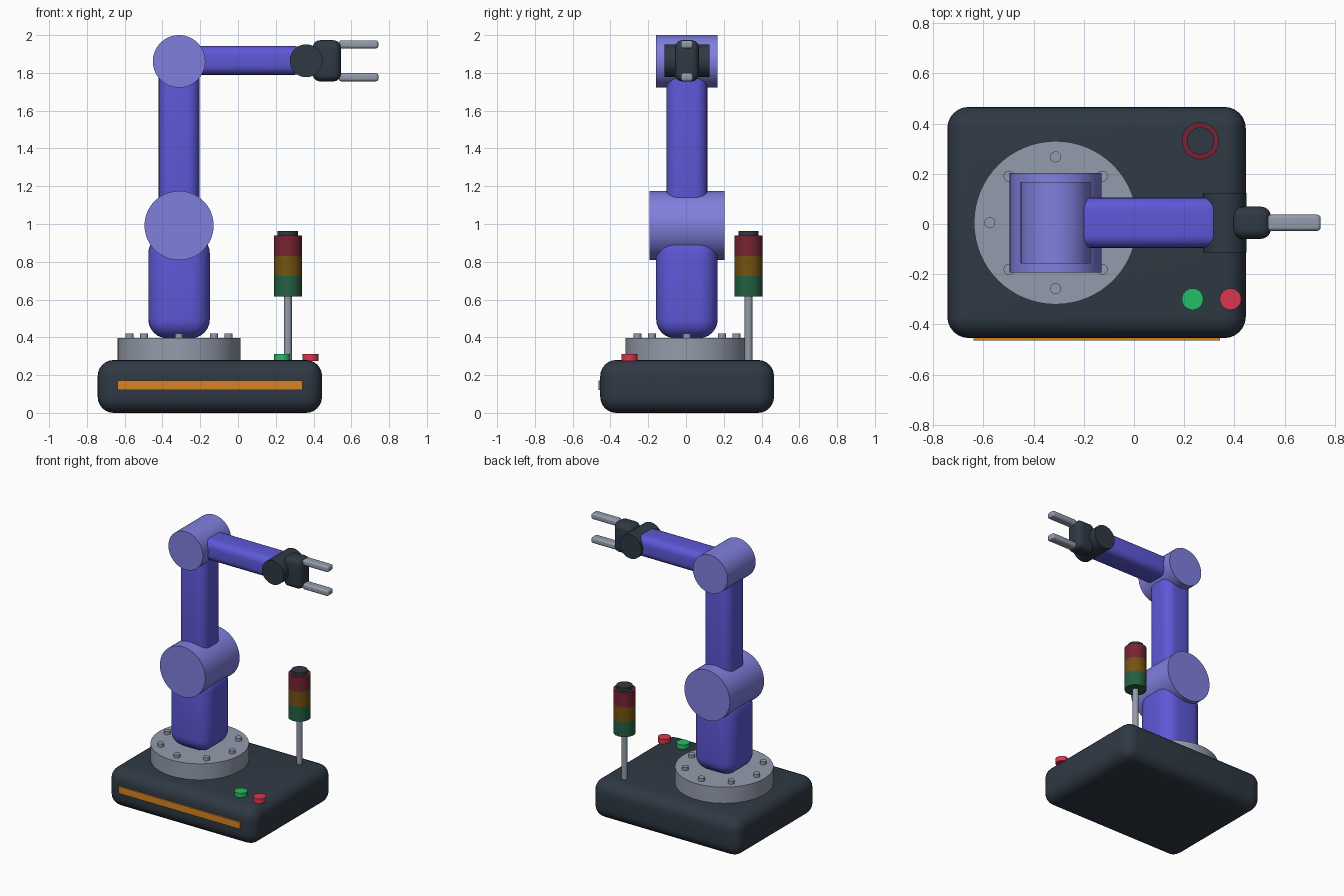
import bpy
import bmesh
from math import radians, cos, sin, pi
from mathutils import Matrix

cube = bpy.data.objects.get("Cube")
if cube:
    bpy.data.objects.remove(cube, do_unlink=True)


def linear(c):
    c /= 255
    return c / 12.92 if c <= 0.04045 else ((c + 0.055) / 1.055) ** 2.4


def material(name, r, g, b):
    mat = bpy.data.materials.new(name)
    colour = (linear(r), linear(g), linear(b), 1)
    mat.use_nodes = True
    mat.diffuse_color = colour
    bsdf = mat.node_tree.nodes["Principled BSDF"]
    bsdf.inputs["Base Color"].default_value = colour
    bsdf.inputs["Roughness"].default_value = 0.6
    return mat


INDIGO = material("indigo", 93, 88, 216)
LAVENDER = material("lavender", 128, 127, 222)
CHARCOAL = material("charcoal", 47, 57, 68)
STEEL = material("steel grey", 148, 156, 172)
ORANGE = material("orange", 217, 132, 35)
GREEN = material("bright green", 36, 190, 102)
RED = material("bright red", 220, 55, 78)
LAMP_RED = material("dark red", 118, 36, 50)
LAMP_AMBER = material("dark amber", 115, 82, 16)
LAMP_GREEN = material("dark green", 35, 95, 66)

MID = 0.005      # depth centre line
ARM_X = -0.312   # vertical axis of the arm
REACH_Z = 1.864  # height of the horizontal arm


def finish(name, bm, mat):
    mesh = bpy.data.meshes.new(name)
    bm.to_mesh(mesh)
    bm.free()
    mesh.materials.append(mat)
    obj = bpy.data.objects.new(name, mesh)
    bpy.context.collection.objects.link(obj)
    bpy.ops.object.select_all(action="DESELECT")
    obj.select_set(True)
    bpy.context.view_layer.objects.active = obj
    return obj


def box(name, centre, size, mat, bevel=0.0):
    bm = bmesh.new()
    bmesh.ops.create_cube(bm, size=1)
    bmesh.ops.scale(bm, vec=size, verts=bm.verts)
    bmesh.ops.translate(bm, vec=centre, verts=bm.verts)
    if bevel:
        bmesh.ops.bevel(bm, geom=bm.edges[:], offset=bevel, segments=6,
                        profile=0.5, affect="EDGES", clamp_overlap=True)
    obj = finish(name, bm, mat)
    if bevel:
        bpy.ops.object.shade_smooth_by_angle(angle=radians(30))
    return obj


def cylinder(name, centre, radius, length, mat, along_y=False, sides=48):
    bm = bmesh.new()
    turn = Matrix.Rotation(radians(90), 4, "X") if along_y else Matrix()
    bmesh.ops.create_cone(bm, cap_ends=True, segments=sides, radius1=radius,
                          radius2=radius, depth=length,
                          matrix=Matrix.Translation(centre) @ turn)
    obj = finish(name, bm, mat)
    bpy.ops.object.shade_smooth_by_angle(angle=radians(40))
    return obj


def post(name, x, y, bottom, top, radius, mat, sides=32):
    return cylinder(name, (x, y, (bottom + top) / 2), radius, top - bottom,
                    mat, sides=sides)


# Pedestal with its front strip
box("base", (-0.149, 0.006, 0.14), (1.188, 0.92, 0.28), CHARCOAL, 0.085)
box("front_strip", (-0.148, -0.456, 0.147), (0.98, 0.014, 0.05), ORANGE)

# Mounting flange and its ring of bolts
post("flange", ARM_X, MID, 0.26, 0.397, 0.325, STEEL, 64)
for i in range(8):
    a = i * pi / 4
    post(f"flange_bolt_{i + 1}", ARM_X + 0.262 * cos(a), MID + 0.262 * sin(a),
         0.38, 0.42, 0.022, STEEL, 16)

# Upright arm segments and the joints between them
box("lower_arm", (ARM_X, MID, 0.67), (0.326, 0.326, 0.55), INDIGO, 0.1)
cylinder("middle_joint", (ARM_X, MID, 0.992), 0.183, 0.395, LAVENDER, True, 64)
box("upper_arm", (ARM_X, MID, 1.43), (0.216, 0.216, 0.84), INDIGO, 0.065)
cylinder("top_joint", (ARM_X, MID, 1.861), 0.139, 0.325, LAVENDER, True, 64)

# Horizontal arm, wrist and gripper
box("forearm", (0.015, MID, REACH_Z + 0.002), (0.67, 0.2, 0.152), INDIGO, 0.05)
cylinder("wrist", (0.361, MID, REACH_Z), 0.087, 0.238, CHARCOAL, True)
box("gripper_body", (0.47, MID, REACH_Z), (0.15, 0.128, 0.218), CHARCOAL, 0.04)
for name, side in (("upper_finger", 1), ("lower_finger", -1)):
    box(name, (0.638, MID, REACH_Z + 0.087 * side), (0.21, 0.064, 0.043),
        STEEL, 0.014)

# Signal lamp on a pole
LAMP_X, LAMP_Y = 0.264, 0.331
post("lamp_pole", LAMP_X, LAMP_Y, 0.26, 0.63, 0.021, STEEL)
LAMP_H = 0.1075
for i, (name, mat) in enumerate((("green_lamp", LAMP_GREEN),
                                 ("amber_lamp", LAMP_AMBER),
                                 ("red_lamp", LAMP_RED))):
    z = 0.616 + i * LAMP_H
    post(name, LAMP_X, LAMP_Y, z, z + LAMP_H, 0.074, mat)
post("lamp_cap", LAMP_X, LAMP_Y, 0.93, 0.963, 0.054, CHARCOAL)

# Control buttons
for name, x, mat in (("green_button", 0.233, GREEN), ("red_button", 0.384, RED)):
    post(name, x, -0.299, 0.276, 0.312, 0.043, mat)
